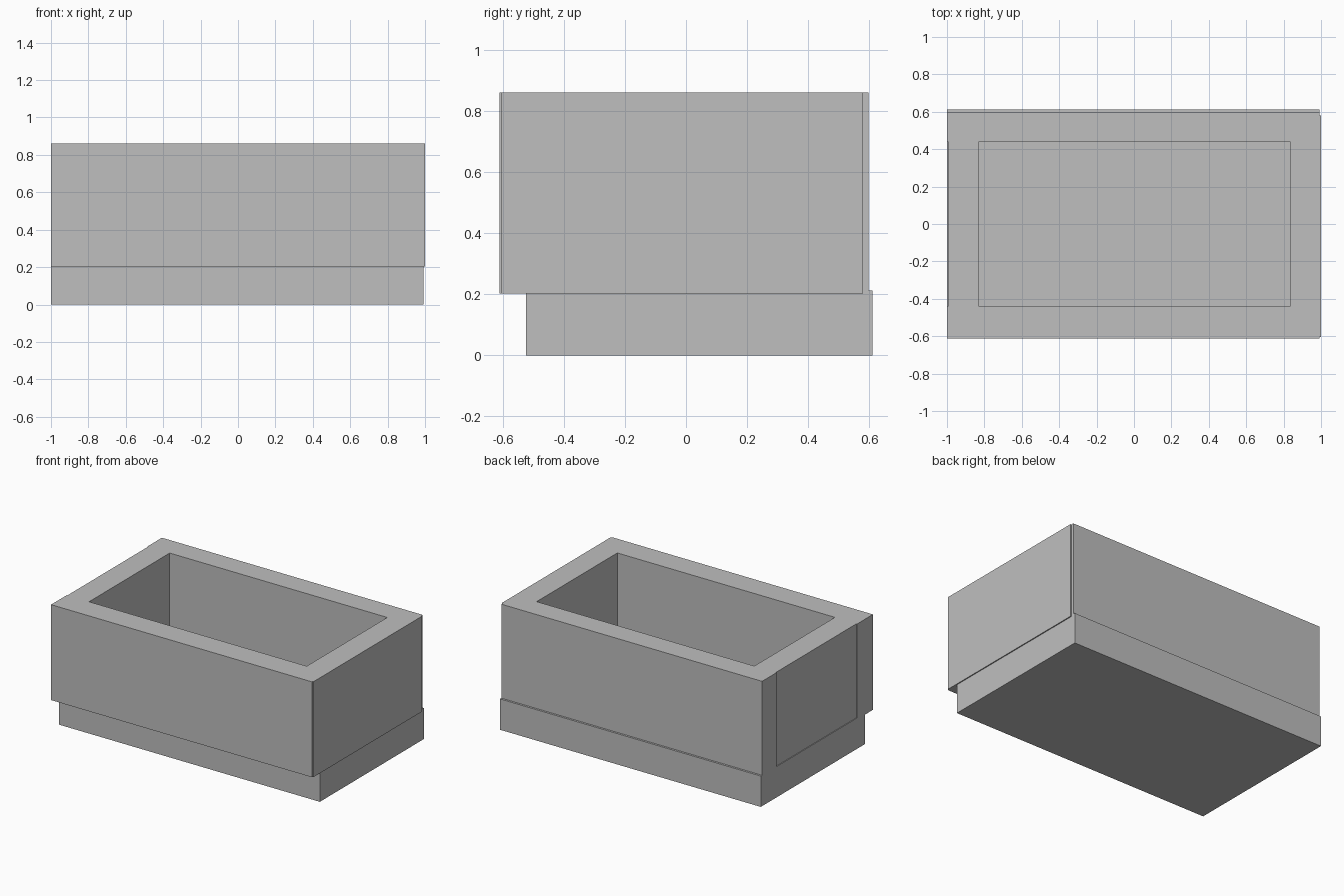
import bpy

cube = bpy.data.objects.get("Cube")
if cube:
    bpy.data.objects.remove(cube, do_unlink=True)

grey = bpy.data.materials.new("plain grey")
grey.use_nodes = True
colour = (0.52, 0.52, 0.52, 1)
grey.diffuse_color = colour
grey.node_tree.nodes["Principled BSDF"].inputs["Base Color"].default_value = colour


def slab(name, outlines, low, high):
    """Extrude flat outlines upward; an outline inside another is a hole."""
    curve = bpy.data.curves.new(name, "CURVE")
    curve.dimensions = "2D"
    curve.fill_mode = "BOTH"
    curve.extrude = (high - low) / 2
    for points in outlines:
        spline = curve.splines.new("POLY")
        spline.points.add(len(points) - 1)
        for point, (x, y) in zip(spline.points, points):
            point.co = (x, y, 0, 1)
        spline.use_cyclic_u = True
        spline.use_smooth = False
    curve.materials.append(grey)
    obj = bpy.data.objects.new(name, curve)
    obj.location.z = (low + high) / 2
    bpy.context.collection.objects.link(obj)
    bpy.ops.object.select_all(action="DESELECT")
    obj.select_set(True)
    bpy.context.view_layer.objects.active = obj
    bpy.ops.object.convert(target="MESH")


def rectangle(x0, x1, y0, y1):
    return [(x0, y0), (x1, y0), (x1, y1), (x0, y1)]


# Solid plinth, set back under the front wall
slab("base", [rectangle(-1, 0.993, -0.525, 0.612)], 0, 0.213)

# Four thick walls: the right end stands proud, the left end is slightly recessed
outer = [(-1, -0.612), (0.993, -0.612), (0.993, -0.605), (1, -0.605),
         (1, 0.58), (0.993, 0.58), (0.993, 0.598), (-1, 0.598),
         (-1, 0.44), (-0.995, 0.44), (-0.995, -0.44), (-1, -0.44)]
slab("walls", [outer, rectangle(-0.83, 0.833, -0.44, 0.44)], 0.203, 0.862)
